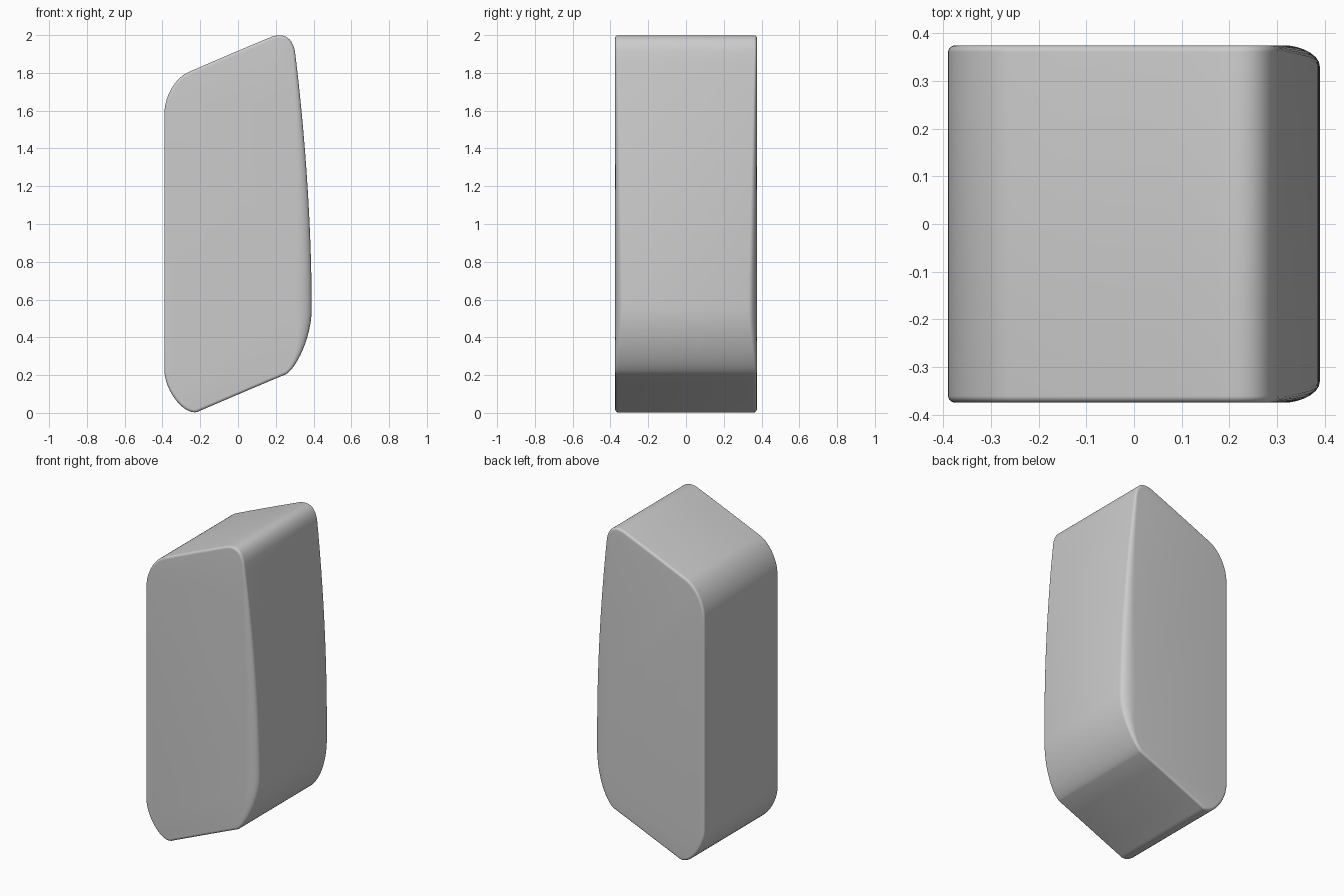
import bpy, bmesh, math
from mathutils import Vector
from mathutils.geometry import interpolate_bezier

cube = bpy.data.objects.get("Cube")
if cube:
    bpy.data.objects.remove(cube, do_unlink=True)

HALF_DEPTH = 0.375
ARC_STEPS = 7

# Outline in the x-z plane, counter-clockwise: start, two handles, end, samples
CURVES = [
    ((-0.20, 0.012), (-0.04, 0.08), (0.11, 0.145), (0.255, 0.205), 4),    # base
    ((0.255, 0.205), (0.31, 0.24), (0.39, 0.40), (0.39, 0.55), 16),       # heel
    ((0.39, 0.55), (0.39, 0.95), (0.36, 1.44), (0.302, 1.91), 28),        # bowed side
    ((0.302, 1.91), (0.29, 1.98), (0.25, 2.015), (0.18, 1.992), 12),      # peak
    ((0.18, 1.992), (0.03, 1.93), (-0.11, 1.87), (-0.26, 1.805), 4),      # sloping top
    ((-0.26, 1.805), (-0.33, 1.775), (-0.39, 1.68), (-0.39, 1.58), 14),   # shoulder
    ((-0.39, 1.58), (-0.39, 1.10), (-0.39, 0.70), (-0.39, 0.23), 8),      # straight side
    ((-0.39, 0.23), (-0.39, 0.11), (-0.27, -0.035), (-0.20, 0.012), 16),  # toe
]


def outline():
    points = []
    for *knots, count in CURVES:
        corners = [Vector((x, 0, z)) for x, z in knots]
        points += interpolate_bezier(*corners, count + 1)[:-1]
    return points


def smooth(t):
    t = min(max(t, 0), 1)
    return t * t * (3 - 2 * t)


def rounding(p):
    """Width and depth of the edge rounding, swelling along the bowed side."""
    swell = 0
    if p.x > 0.25:
        swell = smooth((p.z - 0.2) / 0.35) * min(1, max(0, (1.9 - p.z) / 1.25))
    return 0.016 + 0.07 * swell, 0.014 + 0.03 * swell


# Rounded body: rings from the front cap round to the back cap
points = outline()
total = len(points)
bm = bmesh.new()
rings = []
steps = [(-1, k) for k in range(ARC_STEPS, -1, -1)] + [(1, k) for k in range(ARC_STEPS + 1)]
for side, k in steps:
    angle = math.pi / 2 * k / ARC_STEPS
    ring = []
    for i, p in enumerate(points):
        tangent = (points((i + 1) % total) if callable(points) else points[(i + 1) % total]) - points[i - 1]
        inward = Vector((-tangent.z, 0, tangent.x)).normalized()
        width, depth = rounding(p)
        spot = p + inward * width * (1 - math.cos(angle))
        spot.y = side * (HALF_DEPTH - depth * (1 - math.sin(angle)))
        ring.append(bm.verts.new(spot))
    rings.append(ring)
for a, b in zip(rings, rings[1:]):
    for i in range(total):
        j = (i + 1) % total
        bm.faces.new((a[i], a[j], b[j], b[i]))
bm.faces.new(rings[0])
bm.faces.new(rings[-1][::-1])
bmesh.ops.recalc_face_normals(bm, faces=bm.faces[:])

mesh = bpy.data.meshes.new("rounded_block")
bm.to_mesh(mesh)
bm.free()
block = bpy.data.objects.new("rounded_block", mesh)
bpy.context.collection.objects.link(block)

# Plain grey finish
grey = bpy.data.materials.new("plain_grey")
grey.use_nodes = True
colour = (0.6, 0.6, 0.6, 1)
grey.diffuse_color = colour
grey.node_tree.nodes["Principled BSDF"].inputs["Base Color"].default_value = colour
mesh.materials.append(grey)

bpy.ops.object.select_all(action='DESELECT')
block.select_set(True)
bpy.context.view_layer.objects.active = block
bpy.ops.object.shade_smooth_by_angle(angle=math.radians(35))
